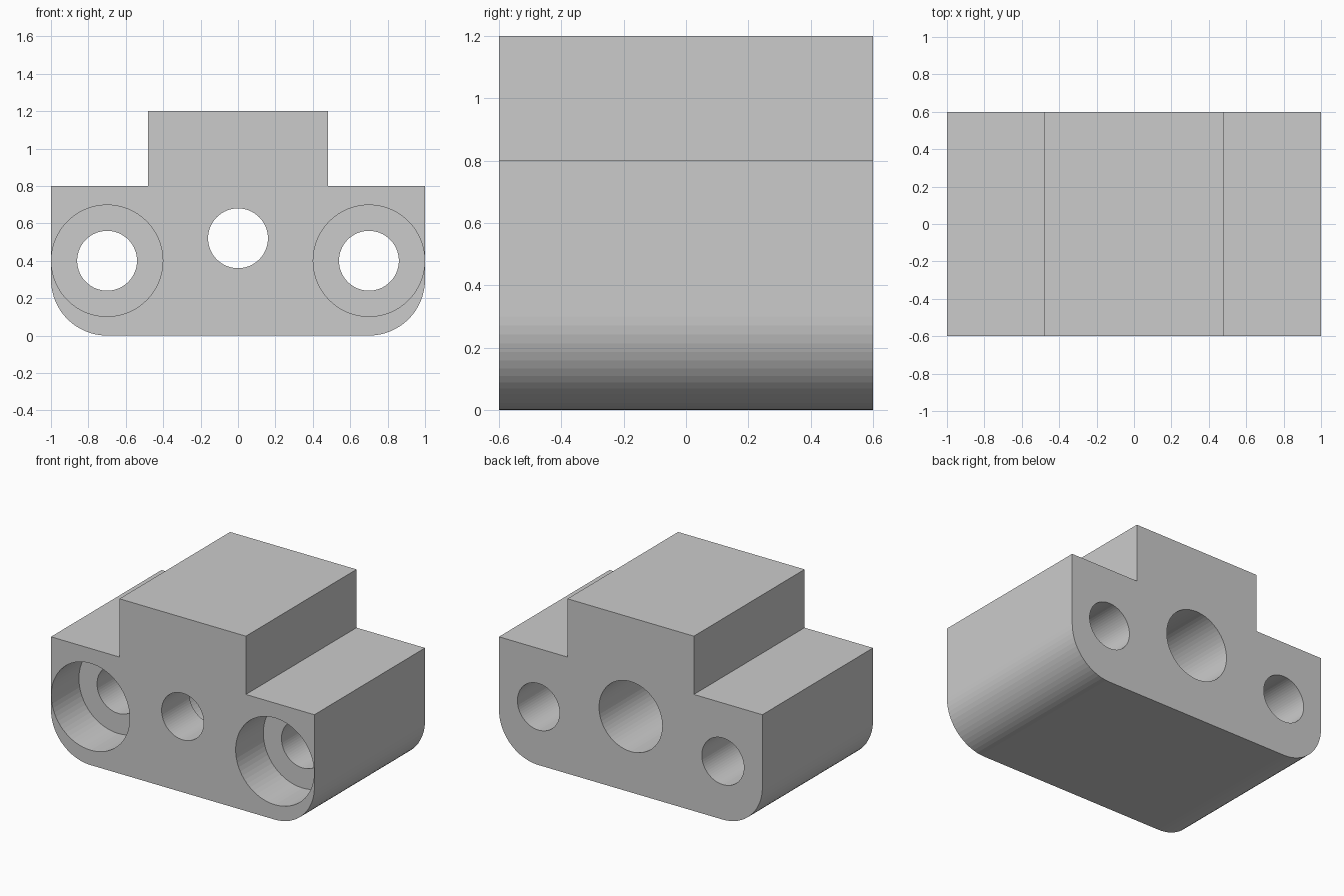
import bpy
import bmesh
from math import cos, sin, pi

default_cube = bpy.data.objects.get("Cube")
if default_cube:
    bpy.data.objects.remove(default_cube, do_unlink=True)

HALF_DEPTH = 0.6
CORNER = 0.3
STEP_DEPTH = 0.3


def mesh_object(name, bm):
    bmesh.ops.recalc_face_normals(bm, faces=bm.faces)
    mesh = bpy.data.meshes.new(name)
    bm.to_mesh(mesh)
    bm.free()
    obj = bpy.data.objects.new(name, mesh)
    bpy.context.collection.objects.link(obj)
    return obj


def extruded_block(name, outline):
    """Extrude an x-z outline through the full depth."""
    bm = bmesh.new()
    face = bm.faces.new([bm.verts.new((x, -HALF_DEPTH, z)) for x, z in outline])
    result = bmesh.ops.extrude_face_region(bm, geom=[face])
    moved = [v for v in result["geom"] if isinstance(v, bmesh.types.BMVert)]
    bmesh.ops.translate(bm, verts=moved, vec=(0, 2 * HALF_DEPTH, 0))
    return mesh_object(name, bm)


def stepped_bore(name, x, z, front_radius, back_radius, segments=64):
    """Closed cutter that changes radius at the step depth."""
    step = STEP_DEPTH - HALF_DEPTH
    stations = [(-HALF_DEPTH - 0.1, front_radius), (step, front_radius),
                (step, back_radius), (HALF_DEPTH + 0.1, back_radius)]
    bm = bmesh.new()
    rings = []
    for y, r in stations:
        angles = [2 * pi * i / segments for i in range(segments)]
        rings.append([bm.verts.new((x + r * cos(a), y, z + r * sin(a))) for a in angles])
    for a, b in zip(rings, rings[1:]):
        for i in range(segments):
            j = (i + 1) % segments
            bm.faces.new((a[i], a[j], b[j], b[i]))
    bm.faces.new(rings[0])
    bm.faces.new(rings[-1])
    cutter = mesh_object(name, bm)
    cutter.hide_render = True
    return cutter


# Stepped block with rounded lower edges
steps = 16
arc = [pi / 2 * i / steps for i in range(steps + 1)]
right_half = [(1 - CORNER + CORNER * sin(a), CORNER - CORNER * cos(a)) for a in arc]
right_half += [(1, 0.8), (0.48, 0.8), (0.48, 1.2)]
outline = right_half + [(-x, z) for x, z in reversed(right_half)]
block = extruded_block("mounting_block", outline)

# Counterbored side holes, and a centre hole that widens towards the back
cutters = [
    stepped_bore("left_bolt_bore", 0.7, 0.4, 0.298, 0.16),
    stepped_bore("right_bolt_bore", -0.7, 0.4, 0.298, 0.16),
    stepped_bore("centre_bore", 0, 0.52, 0.16, 0.24),
]
for cutter in cutters:
    mod = block.modifiers.new(cutter.name, "BOOLEAN")
    mod.operation = "DIFFERENCE"
    mod.solver = "EXACT"
    mod.object = cutter

# Bake the bores into the block and discard the cutters
bpy.context.view_layer.objects.active = block
block.select_set(True)
for mod in list(block.modifiers):
    bpy.ops.object.modifier_apply(modifier=mod.name)
for cutter in cutters:
    bpy.data.objects.remove(cutter, do_unlink=True)
